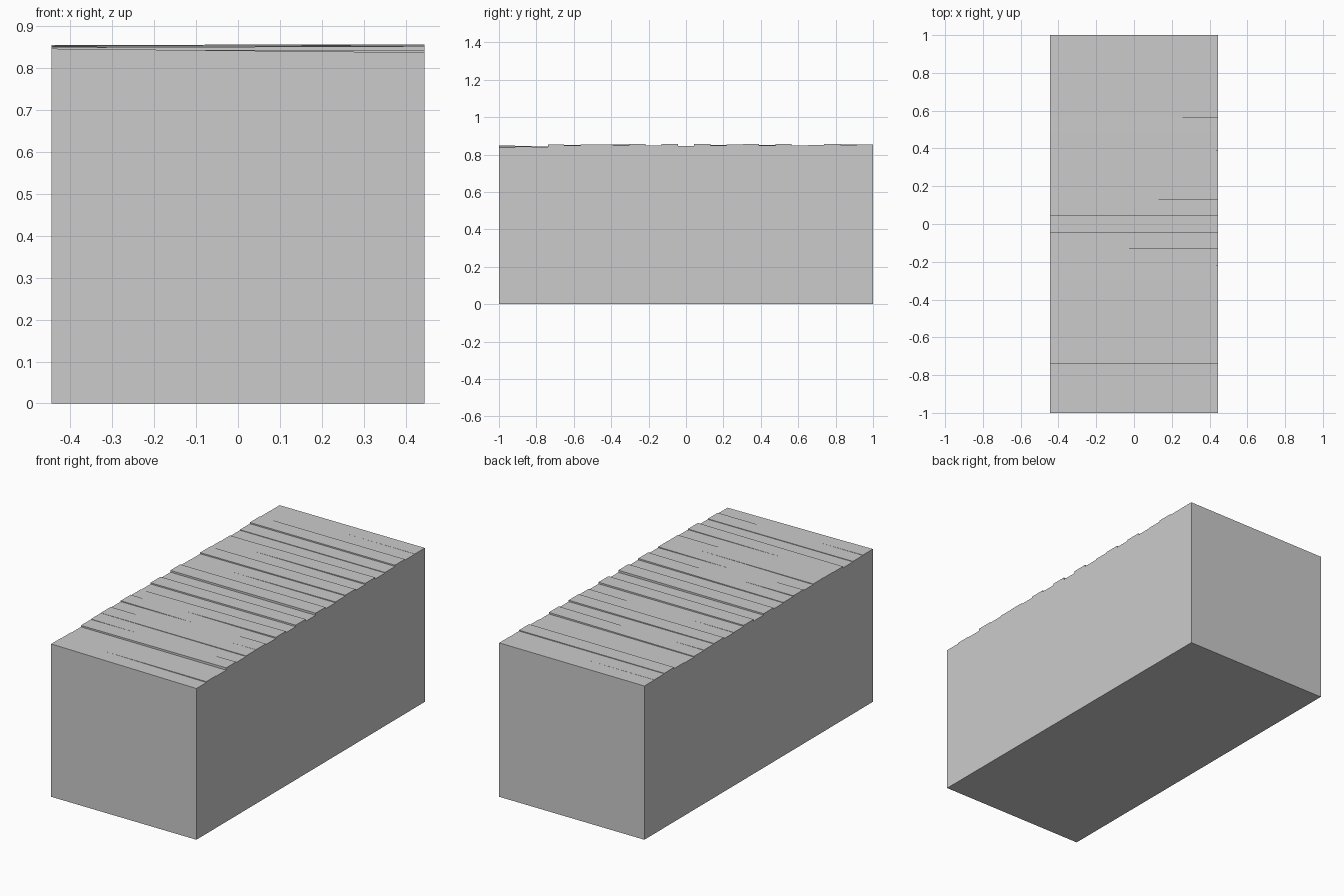
import bpy, bmesh

if "Cube" in bpy.data.objects:
    bpy.data.objects.remove(bpy.data.objects["Cube"])

HALF_W, HALF_L = 0.445, 1.0
BODY_TOP, THICK = 0.80, 0.03
COUNT = 23
PITCH = 2 * HALF_L / COUNT


def make_prism(name, y0, y1, bottom, left, right):
    """Box spanning the full width whose top may slope from left to right."""
    bm = bmesh.new()
    section = [(-HALF_W, bottom), (HALF_W, bottom), (HALF_W, right), (-HALF_W, left)]
    face = bm.faces.new([bm.verts.new((x, y0, z)) for x, z in section])
    ext = bmesh.ops.extrude_face_region(bm, geom=[face])
    moved = [g for g in ext["geom"] if isinstance(g, bmesh.types.BMVert)]
    bmesh.ops.translate(bm, verts=moved, vec=(0, y1 - y0, 0))
    bmesh.ops.recalc_face_normals(bm, faces=bm.faces)
    mesh = bpy.data.meshes.new(name)
    bm.to_mesh(mesh)
    bm.free()
    obj = bpy.data.objects.new(name, mesh)
    bpy.context.collection.objects.link(obj)
    return obj


# Solid block below the planks
make_prism("block_body", -HALF_L, HALF_L, 0, BODY_TOP, BODY_TOP)

# Uneven top planks, front to back: left / right end heights in thousandths
left = [847, 845, 842, 850, 852, 853, 849, 854, 850, 847, 854, 846,
        856, 850, 848, 855, 852, 850, 846, 849, 856, 853, 852]
right = [838, 843, 840, 853, 849, 853, 854, 849, 856, 848, 857, 845,
         857, 848, 853, 857, 849, 856, 847, 850, 857, 852, 853]
for i, (l, r) in enumerate(zip(left, right)):
    y = -HALF_L + i * PITCH
    make_prism(f"top_plank_{i + 1}", y, y + PITCH, BODY_TOP, l / 1000, r / 1000)
